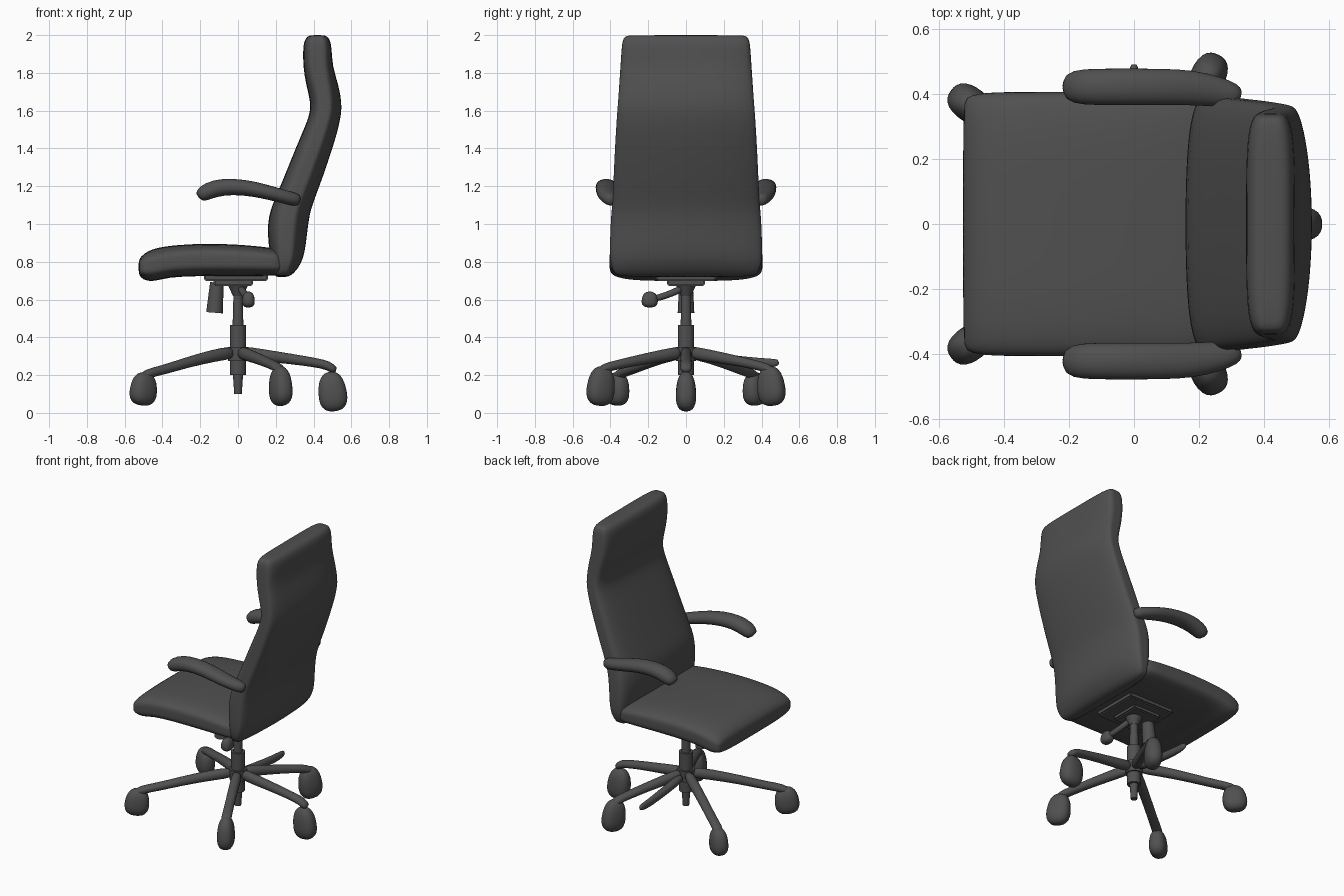
import bpy, bmesh, math
from mathutils import Vector, Matrix

if "Cube" in bpy.data.objects:
    bpy.data.objects.remove(bpy.data.objects["Cube"])

grey = bpy.data.materials.new("dark grey")
grey.diffuse_color = (0.08, 0.08, 0.08, 1)
grey.use_nodes = True
grey.node_tree.nodes["Principled BSDF"].inputs["Base Color"].default_value = grey.diffuse_color


def finish(name, bm, subdiv=0, angle=None):
    bmesh.ops.recalc_face_normals(bm, faces=bm.faces)
    for f in bm.faces:
        f.smooth = True
    if angle:
        for e in bm.edges:
            if len(e.link_faces) == 2 and e.calc_face_angle() > math.radians(angle):
                e.smooth = False
    me = bpy.data.meshes.new(name)
    bm.to_mesh(me)
    bm.free()
    me.materials.append(grey)
    ob = bpy.data.objects.new(name, me)
    bpy.context.collection.objects.link(ob)
    if subdiv:
        m = ob.modifiers.new("smooth", 'SUBSURF')
        m.levels = m.render_levels = subdiv
    return ob


def loft(name, rings, subdiv=1):
    """Skin a list of equal-length point rings and cap both ends."""
    bm = bmesh.new()
    vr = [[bm.verts.new(p) for p in r] for r in rings]
    n = len(vr[0])
    for a, b in zip(vr, vr[1:]):
        for i in range(n):
            bm.faces.new((a[i], a[(i + 1) % n], b[(i + 1) % n], b[i]))
    bm.faces.new(vr[0])
    bm.faces.new(vr[-1])
    return finish(name, bm, subdiv)


def superellipse(n, power):
    out = []
    for i in range(n):
        a = 2 * math.pi * (i + 0.5) / n
        c, s = math.cos(a), math.sin(a)
        k = (abs(c) ** power + abs(s) ** power) ** (-1 / power)
        out.append((c * k, s * k))
    return out


def sweep(name, pts):
    """Tube through (x, y, z, half width, half height) points."""
    rings = []
    for i, (x, y, z, w, h) in enumerate(pts):
        a, b = pts[max(i - 1, 0)], pts[min(i + 1, len(pts) - 1)]
        t = (Vector(b[:3]) - Vector(a[:3])).normalized()
        side = t.cross(Vector((0, 0, 1))).normalized()
        up = side.cross(t)
        rings.append([Vector((x, y, z)) + side * w * u + up * h * v
                      for u, v in superellipse(16, 2.2)])
    return loft(name, rings)


def cylinder(name, x, y, z0, z1, r0, r1, tilt=0):
    bm = bmesh.new()
    m = Matrix.Translation((x, y, (z0 + z1) / 2)) @ Matrix.Rotation(tilt, 4, 'Y')
    bmesh.ops.create_cone(bm, cap_ends=True, segments=28, radius1=r0, radius2=r1,
                          depth=z1 - z0, matrix=m)
    finish(name, bm, angle=40)


def box(name, x0, x1, hy, z0, z1):
    bm = bmesh.new()
    m = Matrix.Translation(((x0 + x1) / 2, 0, (z0 + z1) / 2)) @ Matrix.Diagonal((x1 - x0, 2 * hy, z1 - z0, 1))
    bmesh.ops.create_cube(bm, size=1, matrix=m)
    bmesh.ops.bevel(bm, geom=bm.edges[:], offset=0.008, segments=2, affect='EDGES')
    finish(name, bm, angle=50)


def ball(name, loc, size, turn=0, tilt=0):
    bm = bmesh.new()
    m = (Matrix.Translation(loc) @ Matrix.Rotation(turn, 4, 'Z')
         @ Matrix.Rotation(tilt, 4, 'Y') @ Matrix.Diagonal((*size, 1)))
    bmesh.ops.create_uvsphere(bm, u_segments=28, v_segments=16, radius=1)
    for v in bm.verts:  # slightly boxy, a little narrower at the top
        k = sum(abs(c) ** 2.5 for c in v.co) ** (-1 / 2.5)
        v.co *= k
        v.co.x *= 1 - 0.12 * v.co.z
        v.co.y *= 1 - 0.12 * v.co.z
    bm.transform(m)
    finish(name, bm)


# Backrest: (height, front x, rear x, half width)
back = [(.718, .20, .26, .35), (.735, .19, .295, .38), (.79, .18, .335, .40),
        (.85, .168, .354, .403), (.95, .155, .366, .401), (1.05, .163, .378, .396),
        (1.12, .19, .40, .388), (1.25, .245, .45, .383), (1.4, .305, .50, .376),
        (1.5, .348, .53, .37), (1.58, .38, .546, .365), (1.64, .386, .55, .36),
        (1.74, .36, .532, .353), (1.83, .345, .50, .347), (1.93, .344, .496, .341),
        (1.975, .352, .488, .335), (1.995, .37, .47, .322), (2.0, .39, .45, .30)]
rings = []
for z, f, r, w in back:
    mid, half = (f + r) / 2, (r - f) / 2
    bow = max(0, min(1, (1.9 - z) / 0.25))  # rear face bulges below the headrest
    rings.append([(mid + half * v * (1 - bow * (0.4 if v > 0 else 0.15) * u * u), w * u, z)
                  for u, v in superellipse(48, 5)])
loft("backrest", rings)

# Seat cushion: (x, top, bottom, half width)
seat = [(-.527, .80, .745, .37), (-.517, .826, .715, .39), (-.48, .856, .696, .401),
        (-.43, .873, .70, .405), (-.37, .884, .717, .406), (-.25, .894, .724, .406),
        (-.1, .896, .725, .406), (.05, .888, .725, .405), (.2, .872, .725, .403),
        (.28, .85, .735, .39)]
loft("seat", [[(x, w * u, (t + b) / 2 + (t - b) / 2 * v) for u, v in superellipse(48, 4)]
              for x, t, b, w in seat])

# Armrests
arm = [(-.208, .422, 1.138, .03, .025), (-.19, .422, 1.16, .053, .044), (-.12, .422, 1.191, .057, .047),
       (-.03, .422, 1.199, .057, .044), (.08, .422, 1.187, .057, .041), (.18, .42, 1.162, .055, .038),
       (.26, .407, 1.14, .047, .036), (.31, .395, 1.128, .038, .035), (.328, .39, 1.124, .022, .022)]
for side, s in (("left", 1), ("right", -1)):
    sweep(side + "_armrest", [(x, y * s, z, w, h) for x, y, z, w, h in arm])

# Five legs with casters: caster x, y, z, leg end height, caster half height
feet = [(-.50, .365, .127, .215, .088), (-.50, -.365, .127, .215, .088),
        (.225, .45, .142, .245, .105), (.225, -.45, .142, .245, .105),
        (.50, 0, .113, .258, .105)]
for i, (x, y, cz, ez, ch) in enumerate(feet, 1):
    path = [(.03, .322, .03, .036), (.25, .305, .032, .033), (.55, (.30 + ez) / 2 + .008, .03, .028),
            (.82, ez + .008, .03, .025), (.96, ez - .006, .032, .025), (1.04, ez - .04, .03, .022)]
    sweep(f"leg_{i}", [(x * t, y * t, z, w, h) for t, z, w, h in path])
    ball(f"caster_{i}", (x, y, cz), (.074, .053, ch), math.atan2(y, x), -0.12)
# Short bare strut between two legs
sweep("side_strut", [(0.001, .03, .31, .03, .03), (0, .2, .285, .026, .025),
                     (0, .4, .262, .02, .027), (0, .48, .265, .015, .022), (0, .492, .268, .008, .01)])

# Centre column
cylinder("hub", 0, 0, .275, .35, .052, .056)
cylinder("column_sleeve", 0, 0, .20, .465, .042, .043)
cylinder("gas_lift", 0, 0, .45, .63, .029, .024)
cylinder("lift_collar", 0, 0, .62, .69, .027, .06)
cylinder("column_tip", 0, 0, .10, .22, .02, .028)

# Tilt mechanism under the seat
box("seat_plate", -.18, .16, .16, .698, .735)
box("mechanism_block", -.13, .08, .10, .672, .705)
cylinder("tension_knob", -.118, 0, .53, .69, .044, .036, 0.08)
sweep("height_lever", [(.01, -.01, .665, .02, .02), (.03, -.07, .635, .018, .018),
                       (.05, -.14, .61, .018, .018), (.055, -.19, .602, .016, .016)])
ball("lever_knob", (.055, -.192, .60), (.033, .042, .042))
